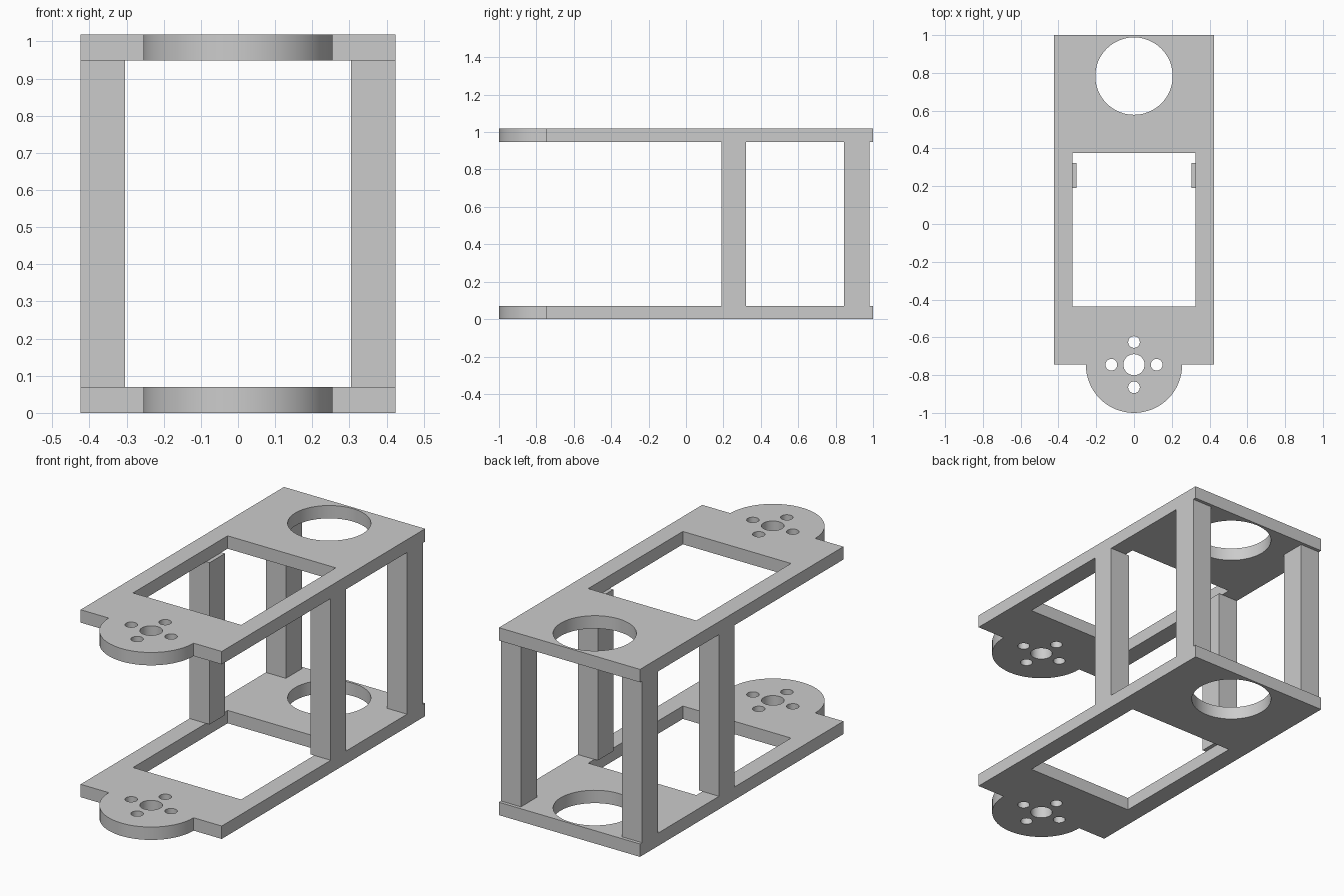
import bpy, bmesh
from math import sin, cos, pi

if "Cube" in bpy.data.objects:
    bpy.data.objects.remove(bpy.data.objects["Cube"])

THICK, HEIGHT = 0.07, 1.018
HALF_W, TAB_Y, TAB_R = 0.424, -0.745, 0.255


def arc(cx, cy, r, a0=0.0, a1=2 * pi, n=48, closed=True):
    steps = n if closed else n + 1
    return [(cx + r * cos(a0 + (a1 - a0) * i / n),
             cy + r * sin(a0 + (a1 - a0) * i / n)) for i in range(steps)]


def extruded_profile(name, loops, thickness):
    """Filled 2D curve (first loop outside, the rest holes) turned into a mesh."""
    curve = bpy.data.curves.new(name, 'CURVE')
    curve.dimensions, curve.fill_mode = '2D', 'BOTH'
    curve.extrude = thickness / 2
    for pts in loops:
        s = curve.splines.new('POLY')
        s.points.add(len(pts) - 1)
        for p, (x, y) in zip(s.points, pts):
            p.co = (x, y, 0, 1)
        s.use_cyclic_u = True
    tmp = bpy.data.objects.new(name + "_outline", curve)
    bpy.context.collection.objects.link(tmp)
    mesh = bpy.data.meshes.new_from_object(
        tmp.evaluated_get(bpy.context.evaluated_depsgraph_get()))
    bpy.data.objects.remove(tmp)
    bm = bmesh.new()
    bm.from_mesh(mesh)
    bmesh.ops.remove_doubles(bm, verts=bm.verts, dist=1e-5)
    bmesh.ops.recalc_face_normals(bm, faces=bm.faces)
    bm.to_mesh(mesh)
    bm.free()
    return mesh


def add_box(name, lo, hi):
    bpy.ops.mesh.primitive_cube_add(
        size=1, location=[(a + b) / 2 for a, b in zip(lo, hi)])
    ob = bpy.context.object
    ob.name = name
    ob.scale = [b - a for a, b in zip(lo, hi)]


# Plate outline with a rounded front tab
outline = [(HALF_W, TAB_Y), (HALF_W, 1.0), (-HALF_W, 1.0), (-HALF_W, TAB_Y)]
outline += arc(0, TAB_Y, TAB_R, pi, 2 * pi, 32, closed=False)

# Window, large rear hole, hub hole and four screw holes
loops = [outline,
         [(-0.325, -0.437), (0.325, -0.437), (0.325, 0.375), (-0.325, 0.375)],
         arc(0, 0.783, 0.205),
         arc(0, TAB_Y, 0.056, n=32)]
loops += [arc(0.12 * cos(k * pi / 2), TAB_Y + 0.12 * sin(k * pi / 2), 0.031, n=24)
          for k in range(4)]
plate = extruded_profile("plate", loops, THICK)

for name, z in (("bottom_plate", THICK / 2), ("top_plate", HEIGHT - THICK / 2)):
    ob = bpy.data.objects.new(name, plate)
    ob.location.z = z
    bpy.context.collection.objects.link(ob)
    bpy.ops.object.select_all(action='DESELECT')
    ob.select_set(True)
    bpy.context.view_layer.objects.active = ob
bpy.ops.object.shade_smooth_by_angle()

# Four upright posts between the plates
for row, y0, y1 in (("middle", 0.19, 0.322), ("rear", 0.845, 0.982)):
    for side, x0, x1 in (("left", -HALF_W, -0.304), ("right", 0.304, HALF_W)):
        add_box(f"{row}_{side}_post", (x0, y0, THICK), (x1, y1, HEIGHT - THICK))
